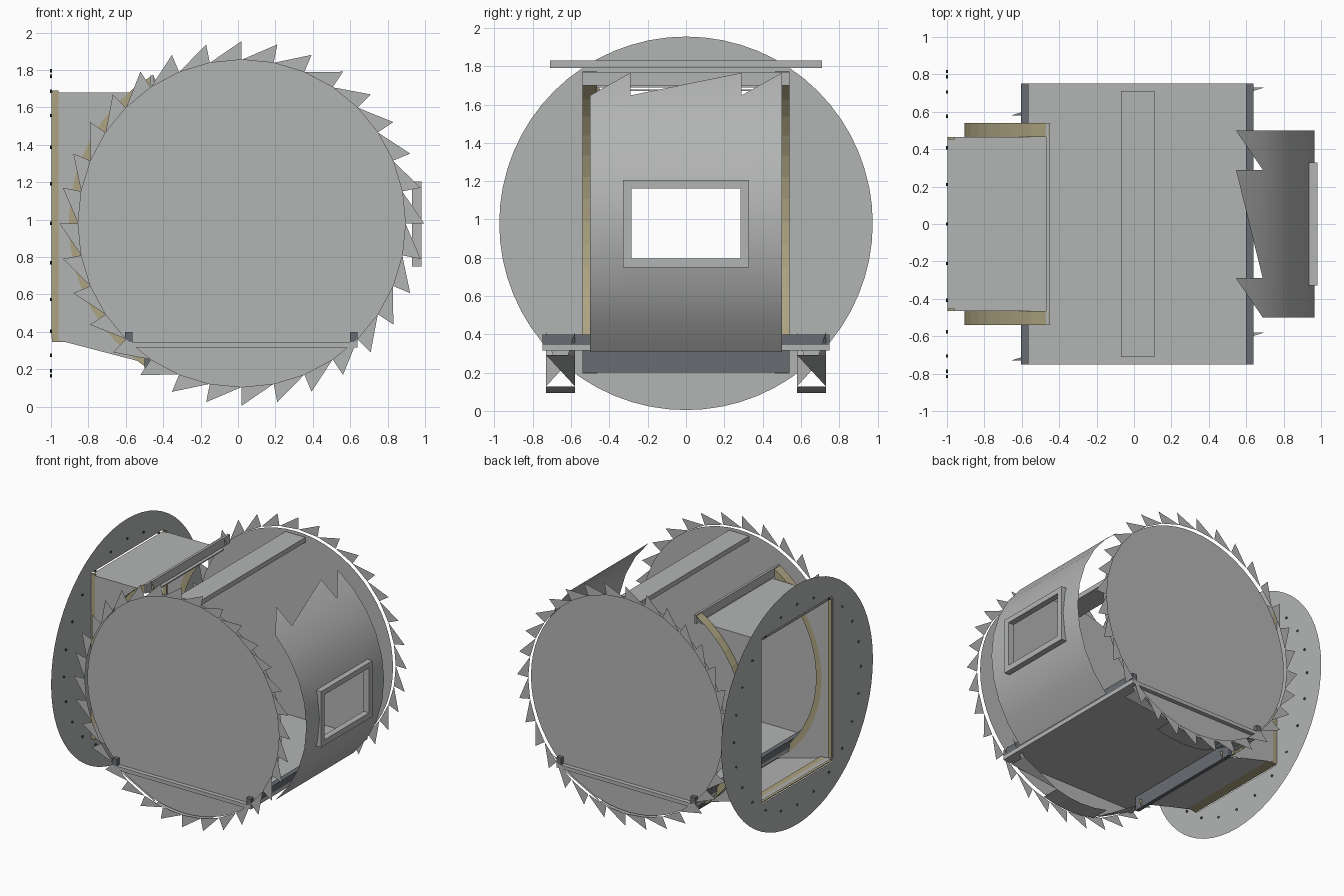
import bpy, bmesh, math

cube = bpy.data.objects.get("Cube")
if cube:
    bpy.data.objects.remove(cube, do_unlink=True)

CX, CZ = 0.02, 0.98          # drum axis
STEP = 11.25                 # angular step of the drum segments
R_IN, R_OUT, R_COVER = 0.875, 0.975, 0.945


def material(name, rgb):
    m = bpy.data.materials.new(name)
    m.use_nodes = True
    col = (*rgb, 1)
    m.diffuse_color = col
    m.node_tree.nodes["Principled BSDF"].inputs["Base Color"].default_value = col
    return m


GREY = material("steel grey", (0.45, 0.46, 0.455))
SLATE = material("slate", (0.14, 0.15, 0.17))
TAN = material("tan", (0.42, 0.37, 0.22))
DARK = material("dark bolt", (0.03, 0.03, 0.035))


def finish(name, bm, mat, smooth=False):
    bmesh.ops.remove_doubles(bm, verts=bm.verts, dist=0.0005)
    me = bpy.data.meshes.new(name)
    bm.to_mesh(me)
    bm.free()
    me.materials.append(mat)
    for p in me.polygons:
        p.use_smooth = smooth
    ob = bpy.data.objects.new(name, me)
    bpy.context.collection.objects.link(ob)
    return ob


def sheet(name, polys, mat, smooth=False):
    """Mesh from a list of polygons given as point lists."""
    bm = bmesh.new()
    for poly in polys:
        bm.faces.new([bm.verts.new(p) for p in poly])
    return finish(name, bm, mat, smooth)


def box(name, x, y, z, mat):
    bm = bmesh.new()
    bmesh.ops.create_cube(bm, size=1)
    for v in bm.verts:
        v.co = [(a + b) / 2 + c * (b - a) for (a, b), c in zip((x, y, z), v.co)]
    return finish(name, bm, mat)


def polar(r, deg, y):
    a = math.radians(deg)
    return (CX + r * math.cos(a), y, CZ + r * math.sin(a))


def strip(r0, y0, r1, y1, start, end, n):
    """Quads swept about the drum axis between two rims."""
    d = (end - start) / n
    return [[polar(r0, start + i * d, y0), polar(r1, start + i * d, y1),
             polar(r1, start + (i + 1) * d, y1), polar(r0, start + (i + 1) * d, y0)]
            for i in range(n)]


for s, side in ((-1, "front"), (1, "back")):
    # Drum end disc with a toothed rim just outside it
    disc = [polar(R_IN, i * 5.625, s * 0.715) for i in range(64)]
    sheet(side + "_end_disc", [disc[::s]], GREY)
    sheet(side + "_rim_teeth",
          [[polar(R_OUT, i * STEP, s * 0.75), polar(R_IN, i * STEP, s * 0.75),
            polar(R_IN, (i + 1) * STEP, s * 0.75)] for i in range(32)], GREY)

    # Broken web of the rim under the floor
    a, b = 0.58, 0.73
    web = strip(0.885, s * a, 0.885, s * b, -106, -74, 4)
    for e in (-1, 1):
        foot, tip = (a, b) if e * s < 0 else (b, a)
        lo, hi, end = -90 + e * 16, -90 + e * 39, -90 + e * 50
        web.append([polar(0.885, lo, s * foot), polar(0.885, hi, s * foot),
                    polar(0.885, hi, s * tip)])
        web.append([polar(0.885, hi, s * foot), polar(0.885, end, s * foot),
                    polar(0.885, hi, s * (foot * 0.75 + tip * 0.25))])
    sheet(side + "_rim_web", web, GREY)

    # Curved tan angle where the duct meets the drum
    angle = strip(0.925, s * 0.465, 0.925, s * 0.54, 121, 238, 16)
    angle += strip(0.865, s * 0.467, 0.925, s * 0.467, 121, 238, 16)
    sheet(side + "_duct_angle", angle, TAN)

    # Duct side wall, trimmed to the curve of the drum
    arc = [polar(0.915, 130 + i * 6, s * 0.465) for i in range(17)]
    edge = [(-0.998, s * 0.465, min(1.675, max(0.365, p[2]))) for p in arc]
    wall = [[edge[i], arc[i], arc[i + 1], edge[i + 1]] for i in range(16)]
    wall.append([edge[0], (-0.45, s * 0.465, 1.675), arc[0]])
    wall.append([edge[-1], arc[-1], (-0.5, s * 0.465, 0.235)])
    sheet(side + "_duct_wall", wall, GREY)

    # Tan upright of the duct opening
    ys = sorted((s * 0.452, s * 0.466))
    box(side + "_opening_upright", (-0.995, -0.96), ys, (0.345, 1.69), TAN)

# Floor plate and its edge bars
box("floor_plate", (-0.6, 0.64), (-0.75, 0.75), (0.315, 0.345), GREY)
for name, x in (("left_floor_bar", (0.6, 0.64)), ("right_floor_bar", (-0.605, -0.565))):
    box(name, x, (-0.75, 0.75), (0.345, 0.4), SLATE)

# Top tie bar between the discs
box("top_tie_bar", (-0.07, 0.11), (-0.71, 0.71), (1.79, 1.83), GREY)

# Curved access cover with a window opening and a ragged top edge
cols = ((-0.5, -0.29), (-0.29, 0.29), (0.29, 0.5))
cover = []
for k, (y0, y1) in enumerate(cols):
    for i in range(-4, 4):
        if k == 1 and i in (-1, 0):
            continue
        cover += strip(R_COVER, y1, R_COVER, y0, i * STEP, (i + 1) * STEP, 1)
    cover.append([polar(R_COVER, 45, y1), polar(R_COVER, 45, y0),
                  polar(R_COVER, 45 + STEP, y1)])
sheet("access_cover", cover, GREY, True)

# Window frame
for name, y, z in (("window_frame_front", (-0.33, -0.285), (0.75, 1.205)),
                   ("window_frame_back", (0.285, 0.33), (0.75, 1.205)),
                   ("window_frame_bottom", (-0.285, 0.285), (0.75, 0.797)),
                   ("window_frame_top", (-0.285, 0.285), (1.163, 1.205))):
    box(name, (0.93, 0.98), y, z, GREY)

# Duct roof, sloping floor, and mouth plates
box("duct_roof", (-0.998, -0.45), (-0.465, 0.465), (1.67, 1.68), GREY)
sheet("duct_floor", [[(-0.998, y, 0.37), (-0.48, y, 0.225),
                      (-0.48, -y, 0.225), (-0.998, -y, 0.37)] for y in (0.465,)], GREY)
box("duct_mouth_top", (-0.47, -0.45), (-0.54, 0.54), (1.7, 1.77), GREY)
box("duct_mouth_bottom", (-0.5, -0.47), (-0.54, 0.54), (0.2, 0.315), SLATE)
box("opening_sill", (-0.995, -0.89), (-0.46, 0.46), (0.345, 0.353), TAN)

# Round mounting flange with a rectangular opening
bm = bmesh.new()
loops = ([(-1, R_OUT * math.cos(math.tau * i / 64), CZ + R_OUT * math.sin(math.tau * i / 64))
          for i in range(64)],
         [(-1, y, z) for y, z in ((-0.46, 0.345), (0.46, 0.345), (0.46, 1.69), (-0.46, 1.69))])
for pts in loops:
    vs = [bm.verts.new(p) for p in pts]
    for i, v in enumerate(vs):
        bm.edges.new((v, vs[i - 1]))
bmesh.ops.triangle_fill(bm, edges=bm.edges[:], use_beauty=True, normal=(-1, 0, 0))
finish("mounting_flange", bm, GREY)

# Ring of small bolts on the flange
bolts = []
for i in range(24):
    t = math.radians(i * 15)
    y, z = 0.815 * math.cos(t), CZ + 0.815 * math.sin(t)
    ring = [(0.009 * math.cos(k * math.tau / 8), 0.009 * math.sin(k * math.tau / 8))
            for k in range(8)]
    for k in range(8):
        (p, q), (u, v) = ring[k - 1], ring[k]
        bolts.append([(-1.004, y + p, z + q), (-1.004, y + u, z + v),
                      (-0.994, y + u, z + v), (-0.994, y + p, z + q)])
sheet("flange_bolts", bolts, DARK)
